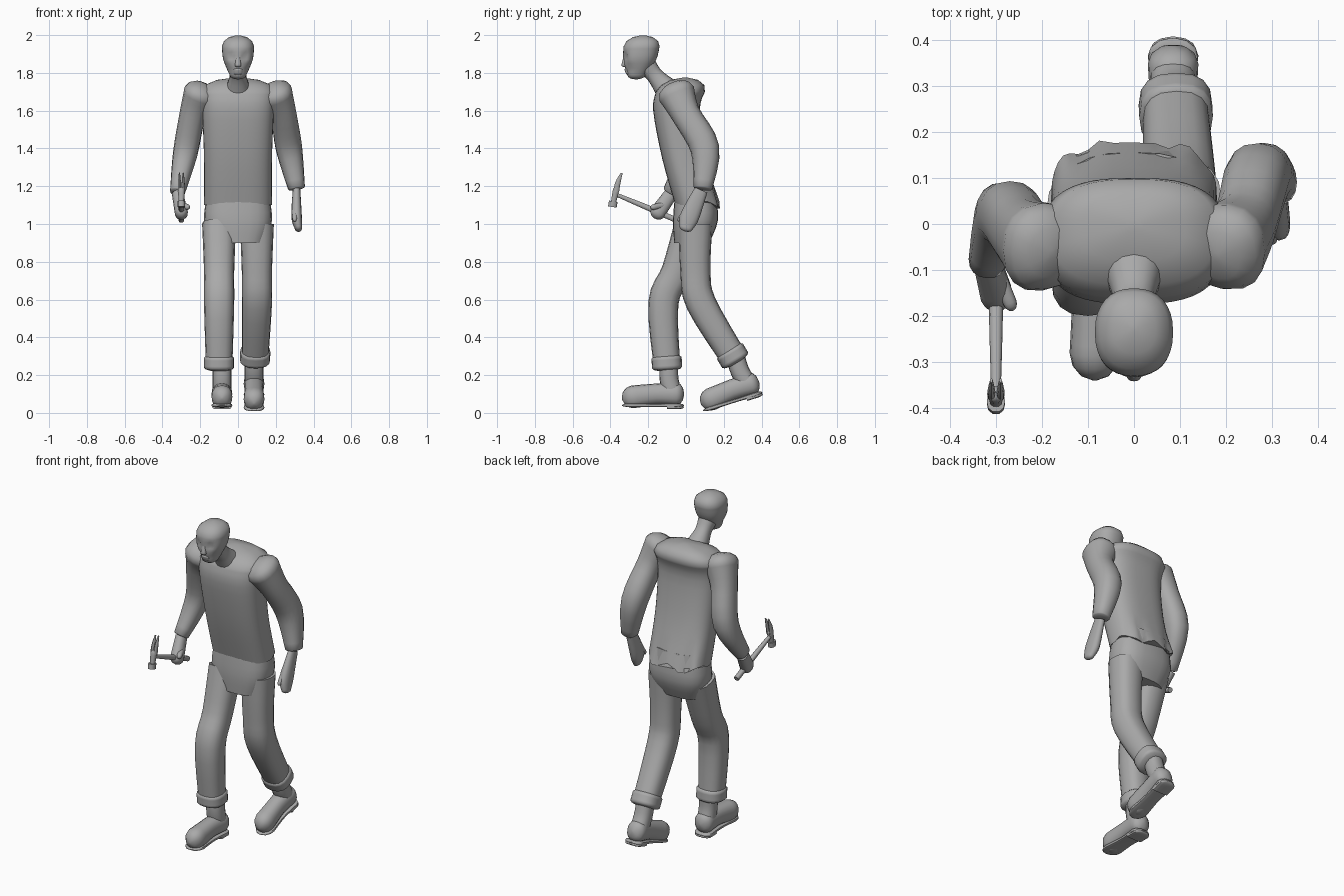
import bpy, bmesh, math
from mathutils import Vector, Matrix

default_cube = bpy.data.objects.get("Cube")
if default_cube:
    bpy.data.objects.remove(default_cube, do_unlink=True)

grey = bpy.data.materials.new("plain_grey")
grey.use_nodes = True
colour = (0.4, 0.4, 0.4, 1)
grey.diffuse_color = colour
grey.node_tree.nodes["Principled BSDF"].inputs["Base Color"].default_value = colour

UP = Vector((0, 0, 1))
SPAN_STEPS = 4
DOME_STEPS = 4


def squash(value, power):
    """Signed power used to square off an ellipse."""
    return math.copysign(abs(value) ** (2 / power), value)


def smooth_path(keys):
    """Run a smooth curve through (x, y, z, radius) keys."""
    keys = [Vector(key) for key in keys]
    last = len(keys) - 1
    rows = []
    for i in range(last):
        start, end = keys[i], keys[i + 1]
        leave = (end - keys[max(i - 1, 0)]) / 2
        arrive = (keys[min(i + 2, last)] - start) / 2
        for step in range(SPAN_STEPS):
            t = step / SPAN_STEPS
            s = 1 - t
            rows.append(start * s * s * (1 + 2 * t) + end * t * t * (1 + 2 * s)
                        + leave * t * s * s - arrive * t * t * s)
    rows.append(keys[last])
    return rows


def dome(edge, inner, length):
    """Sections that round off the end of a path."""
    if not length:
        return []
    direction = (edge.xyz - inner.xyz).normalized()
    rows = []
    for step in range(1, DOME_STEPS):
        angle = math.pi / 2 * step / (DOME_STEPS - 0.8)
        centre = edge.xyz + direction * length * math.sin(angle)
        rows.append(Vector((*centre, edge.w * math.cos(angle))))
    return rows


def loft(name, keys, flat=1, ends=(0, 0), sides=16, normal=None, power=2.3,
         deform=None, matrix=None):
    """Skin a smooth path; flat is section depth divided by width."""
    path = smooth_path(keys)
    rows = (dome(path[0], path[1], ends[0])[::-1] + path
            + dome(path[-1], path[-2], ends[1]))
    bm = bmesh.new()
    loops = []
    for i, row in enumerate(rows):
        before, after = rows[max(i - 1, 0)], rows[min(i + 1, len(rows) - 1)]
        tangent = normal or (after.xyz - before.xyz).normalized()
        across = Vector((1, 0, 0))
        across = (across - tangent * across.dot(tangent)).normalized()
        depth = tangent.cross(across) * flat
        loop = []
        for k in range(sides):
            angle = math.tau * k / sides
            offset = (across * squash(math.cos(angle), power)
                      + depth * squash(math.sin(angle), power))
            loop.append(bm.verts.new(row.xyz + offset * row.w))
        loops.append(loop)
    for low, high in zip(loops, loops[1:]):
        for k in range(sides):
            n = (k + 1) % sides
            bm.faces.new((low[k], low[n], high[n], high[k]))
    bm.faces.new(loops[0])
    bm.faces.new(loops[-1])
    if deform:
        for vert in bm.verts:
            deform(vert.co)
    bmesh.ops.recalc_face_normals(bm, faces=bm.faces[:])
    mesh = bpy.data.meshes.new(name)
    bm.to_mesh(mesh)
    bm.free()
    mesh.materials.append(grey)
    obj = bpy.data.objects.new(name, mesh)
    bpy.context.collection.objects.link(obj)
    if matrix:
        obj.matrix_world = matrix
    bpy.ops.object.select_all(action="DESELECT")
    obj.select_set(True)
    bpy.context.view_layer.objects.active = obj
    bpy.ops.object.shade_smooth_by_angle(angle=math.radians(50))


def centred(keys, x=0):
    """Turn (y, z, radius) keys into path keys at one x."""
    return [(x, *key) for key in keys]


# Sweater body with gathered folds along the back of the hem
def gather_hem(co):
    if co.z < 1.25 and co.y > 0.06:
        fade = (1.25 - co.z) / 0.15
        co.y += 0.01 * fade * math.sin(co.x * 70)
        co.z += 0.02 * fade * math.cos(co.x * 35)


loft("sweater_body",
     centred([(.06, 1.1, .18), (-.01, 1.35, .18), (-.05, 1.6, .19), (-.03, 1.7, .2)]),
     flat=.65, ends=(0, .08), sides=40, normal=UP, power=2.7, deform=gather_hem)

# Seat of the trousers
loft("trouser_seat", centred([(.05, 1.18, .16), (.05, 1.02, .18), (.03, .9, .14)]),
     flat=.66, sides=24, normal=UP, power=2.6)


# Trouser legs, each ending in a rolled cuff
def trouser_leg(side, hip, thigh, knee, ankle):
    loft(side + "_trouser_leg", [hip, thigh, knee, ankle], power=2.5)
    shin, end = Vector(knee), Vector(ankle)
    top = end.lerp(shin, 0.15)
    top.w = end.w = 0.08
    loft(side + "_trouser_cuff", [top, end], ends=(.02, .02), power=2.5)


trouser_leg("left", (.1, .05, 1, .09), (.1, .05, .75, .08),
            (.1, .08, .58, .08), (.09, .26, .28, .07))
trouser_leg("right", (-.1, .03, 1, .09), (-.1, -.05, .75, .08),
            (-.1, -.12, .58, .08), (-.1, -.1, .24, .07))


# Boots: shaft, upper, sole and heel
def boot(side, place, pitch):
    matrix = Matrix.Translation(place) @ Matrix.Rotation(pitch, 4, "X")
    loft(side + "_boot_shaft", centred([(-.06, .08, .05), (-.08, .16, .05), (-.08, .25, .05)]),
         matrix=matrix)
    loft(side + "_boot_upper",
         centred([(-.04, .08, .055), (-.15, .08, .05), (-.27, .065, .055)]),
         flat=1.1, ends=(.04, .06), matrix=matrix)
    loft(side + "_boot_sole",
         centred([(-.04, .02, .055), (-.15, .02, .045), (-.27, .02, .055)]),
         flat=.2, ends=(.04, .06), power=4, matrix=matrix)
    loft(side + "_boot_heel", centred([(-.03, .01, .05), (-.09, .01, .05)]),
         flat=.2, ends=(.03, 0), power=4, matrix=matrix)


boot("left", (.085, .41, .09), 0.3)
boot("right", (-.085, -.01, .02), 0)

# Sleeves with round shoulders
loft("left_sleeve",
     [(.2, -.05, 1.69, .09), (.24, 0, 1.58, .07), (.27, .1, 1.4, .07), (.31, .09, 1.19, .045)],
     flat=1.1, ends=(.06, .01))
loft("right_sleeve",
     [(-.2, -.05, 1.69, .09), (-.24, -.02, 1.58, .07), (-.28, .02, 1.37, .065),
      (-.32, -.08, 1.17, .04)],
     flat=1.1, ends=(.06, .01))

# Hands: the left hangs open, the right is closed round the tool
loft("left_hand", [(.31, .08, 1.18, .02), (.31, .02, 1.04, .028), (.32, 0, .98, .02)],
     flat=1.8, ends=(0, .02))
loft("left_thumb", [(.3, .02, 1.1, .015), (.3, -.03, 1.03, .012)], ends=(.01, .02))
loft("right_hand", [(-.32, -.08, 1.16, .03), (-.3, -.15, 1.06, .035)],
     flat=1.2, ends=(0, .035))
loft("right_thumb", [(-.29, -.12, 1.1, .015), (-.27, -.17, 1.09, .015)], ends=(.01, .02))


# Head with sunken eyes and hollow cheeks
def shape_face(co):
    if co.y > -.25:
        return
    for x, z, push in ((.036, 1.885, .02), (.05, 1.825, .012)):
        distance = math.hypot(abs(co.x) - x, co.z - z)
        co.y += push * max(0, 1 - distance / 0.03)


loft("head", centred([(-.26, 1.79, .045), (-.245, 1.87, .078), (-.235, 1.94, .085)]),
     flat=1.12, ends=(.025, .06), sides=32, normal=UP, deform=shape_face)
loft("nose", centred([(-.32, 1.89, .01), (-.325, 1.84, .017)]), ends=(.01, .01))
loft("mouth", centred([(-.31, 1.815, .025), (-.305, 1.8, .025)]),
     flat=.6, ends=(.01, .015), normal=UP)
loft("neck", centred([(-.2, 1.83, .05), (-.16, 1.78, .045), (-.09, 1.7, .07)]))

# Claw hammer
TOOL_X = -.3
loft("hammer_handle",
     centred([(-.05, 1.02, .015), (-.2, 1.085, .015), (-.38, 1.16, .01)], TOOL_X), sides=10)
loft("hammer_face", centred([(-.39, 1.09, .02), (-.385, 1.12, .02)], TOOL_X),
     flat=1.2, sides=10)
loft("hammer_body", centred([(-.385, 1.11, .014), (-.37, 1.18, .018)], TOOL_X),
     ends=(0, .015), sides=10)
for label, offset in (("left", .01), ("right", -.01)):
    loft(label + "_hammer_claw",
         centred([(-.37, 1.17, .009), (-.36, 1.22, .008), (-.34, 1.27, .003)],
                 TOOL_X + offset), flat=1.7, sides=8)
